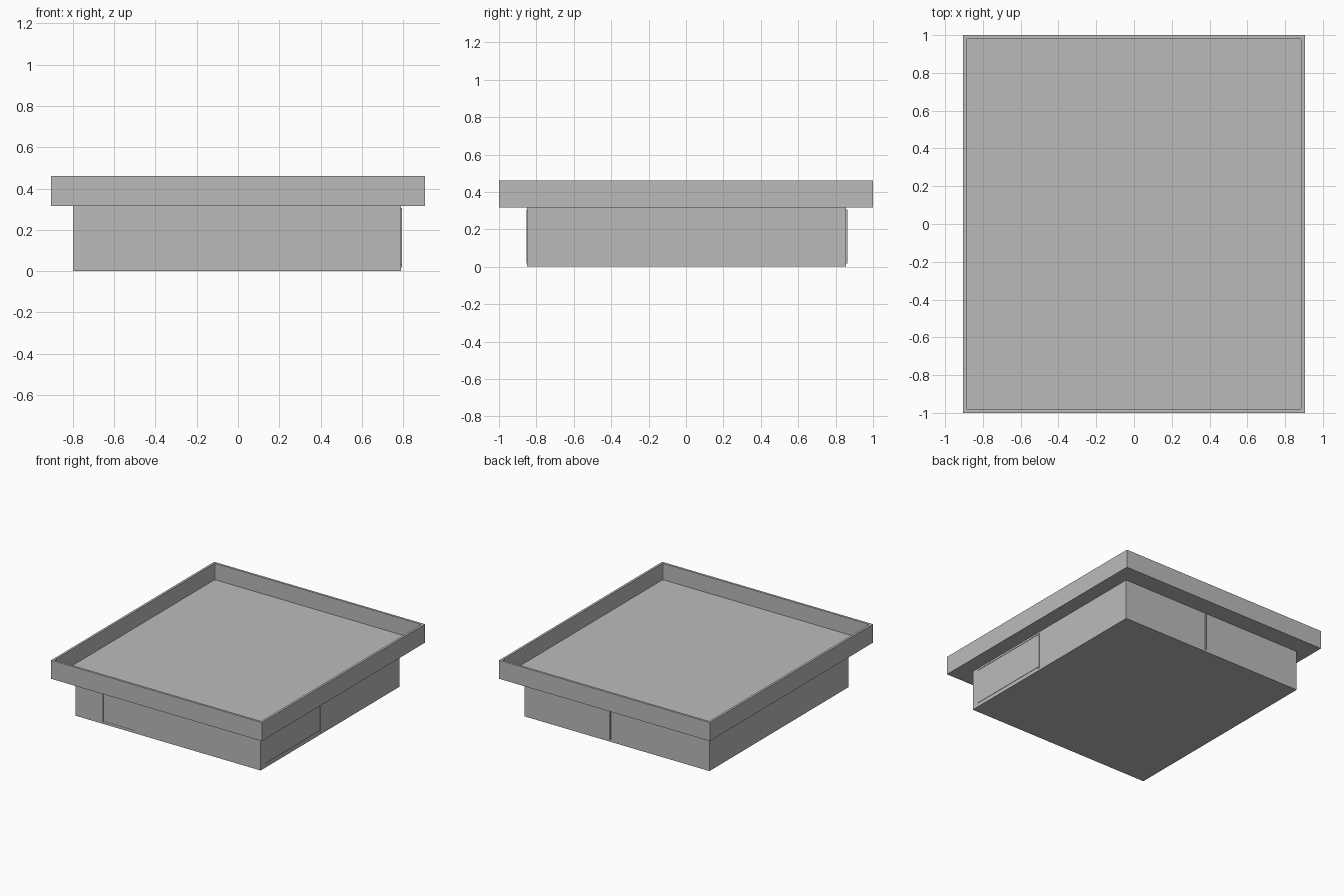
import bpy, bmesh

if "Cube" in bpy.data.objects:
    bpy.data.objects.remove(bpy.data.objects["Cube"])

grey = bpy.data.materials.new("plain_grey")
grey.use_nodes = True
grey.diffuse_color = (0.5, 0.5, 0.5, 1)
grey.node_tree.nodes["Principled BSDF"].inputs["Base Color"].default_value = (0.5, 0.5, 0.5, 1)


def finish(name, bm):
    bmesh.ops.recalc_face_normals(bm, faces=bm.faces)
    mesh = bpy.data.meshes.new(name)
    bm.to_mesh(mesh)
    bm.free()
    mesh.materials.append(grey)
    ob = bpy.data.objects.new(name, mesh)
    bpy.context.collection.objects.link(ob)
    return ob


def box_mesh(low, high):
    bm = bmesh.new()
    bmesh.ops.create_cube(bm, size=1)
    for v in bm.verts:
        v.co = [h if c > 0 else l for c, l, h in zip(v.co, low, high)]
    return bm


def box(name, low, high):
    return finish(name, box_mesh(low, high))


# Building body
X0, X1, Y0, Y1 = -0.80, 0.79, -0.85, 0.855
EAVES, TOP, FLOOR = 0.316, 0.46, 0.333
box("body", (X0, Y0, 0), (X1, Y1, EAVES))

# Overhanging roof tray with a thin parapet
bm = box_mesh((-0.905, -1, EAVES), (0.905, 1, TOP))
bm.normal_update()
top = max(bm.faces, key=lambda f: f.normal.z)
bmesh.ops.inset_region(bm, faces=[top], thickness=0.025)
corners = [e for v in top.verts for e in v.link_edges if e not in top.edges[:]]
floor = bmesh.ops.extrude_face_region(bm, geom=[top])
for v in floor["geom"]:
    if isinstance(v, bmesh.types.BMVert):
        v.co.z = FLOOR
if top.is_valid:
    bmesh.ops.delete(bm, geom=[top], context="FACES_ONLY")
# slightly rounded inner corners
upright = [e for e in bm.edges
           if abs(e.verts[0].co.z - e.verts[1].co.z) > 0.1
           and all(abs(v.co.x) < 0.9 for v in e.verts)]
bmesh.ops.bevel(bm, geom=upright, offset=0.01, segments=2, affect="EDGES", profile=0.5)
finish("roof_tray", bm)

# Thin trim strips on the walls
W, LOW, HIGH = 0.008, 0.018, 0.305
box("back_trim", (0.046, Y1, LOW), (0.054, Y1 + 0.009, HIGH))
box("front_trim", (-0.56 - W, Y0 - 0.003, LOW), (-0.56, Y0, HIGH))
box("front_sill_trim", (-0.56, Y0 - 0.002, LOW), (-0.29, Y0, LOW + 0.004))
box("side_trim", (X1, -0.12, LOW), (X1 + 0.004, -0.12 + W, HIGH))
for name, z in (("side_sill_trim", 0.03), ("side_head_trim", 0.298)):
    box(name, (X1, -0.79, z), (X1 + 0.003, -0.12, z + 0.004))
